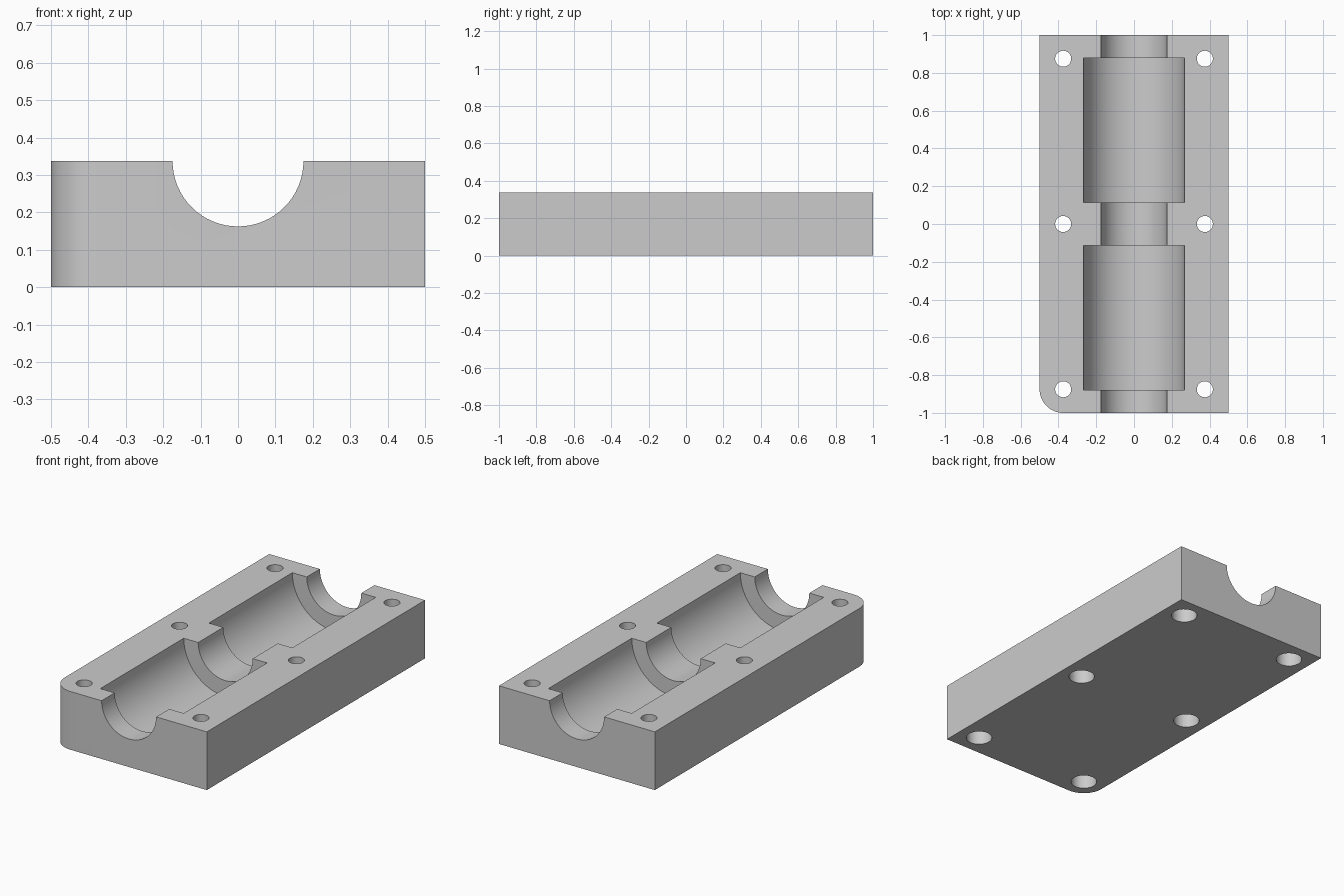
import bpy, bmesh, math

cube = bpy.data.objects.get("Cube")
if cube:
    bpy.data.objects.remove(cube, do_unlink=True)

HEIGHT = 0.3375
CORNER = 0.125

grey = bpy.data.materials.new("light grey")
grey.use_nodes = True
grey.diffuse_color = (0.6, 0.6, 0.6, 1)
grey.node_tree.nodes["Principled BSDF"].inputs["Base Color"].default_value = (0.6, 0.6, 0.6, 1)

# Block: rectangular outline with one rounded corner, extruded upward
outline = [(0.5, -1), (0.5, 1), (-0.5, 1)]
for i in range(17):
    a = math.pi + i / 16 * math.pi / 2
    outline.append((-0.5 + CORNER + CORNER * math.cos(a),
                    -1 + CORNER + CORNER * math.sin(a)))
bm = bmesh.new()
base = bm.faces.new([bm.verts.new((x, y, 0)) for x, y in outline])
top = bmesh.ops.extrude_face_region(bm, geom=[base])["geom"]
bmesh.ops.translate(bm, vec=(0, 0, HEIGHT),
                    verts=[v for v in top if isinstance(v, bmesh.types.BMVert)])
bmesh.ops.recalc_face_normals(bm, faces=bm.faces)
mesh = bpy.data.meshes.new("bearing_block")
bm.to_mesh(mesh)
bm.free()
block = bpy.data.objects.new("bearing_block", mesh)
bpy.context.collection.objects.link(block)
mesh.materials.append(grey)


def cut(name, radius, length, location, along_y=False, sides=64):
    """Subtract a cylinder from the block and discard the cutter."""
    bpy.ops.mesh.primitive_cylinder_add(
        vertices=sides, radius=radius, depth=length, location=location,
        rotation=(math.pi / 2 if along_y else 0, 0, 0))
    cutter = bpy.context.object
    cutter.name = name
    cutter.hide_render = True
    cutter.data.materials.append(grey)
    mod = block.modifiers.new(name, "BOOLEAN")
    mod.operation = "DIFFERENCE"
    mod.solver = "EXACT"
    mod.object = cutter
    bpy.ops.object.select_all(action="DESELECT")
    block.select_set(True)
    bpy.context.view_layer.objects.active = block
    bpy.ops.object.modifier_apply(modifier=mod.name)
    bpy.data.objects.remove(cutter, do_unlink=True)


# Shaft channel and the two wider bearing pockets
cut("shaft_channel", 0.175, 2.2, (0, 0, HEIGHT), along_y=True)
for y in (-0.4975, 0.4975):
    cut("bearing_pocket", 0.2675, 0.765, (0, y, HEIGHT), along_y=True)

# Screw holes, counterbored from below
for x in (-0.375, 0.375):
    for y in (-0.875, 0, 0.875):
        cut("screw_hole", 0.0425, 1, (x, y, HEIGHT / 2), sides=32)
        cut("screw_head_recess", 0.07, 0.34, (x, y, 0), sides=32)

bpy.ops.object.shade_smooth_by_angle(angle=math.radians(30))
